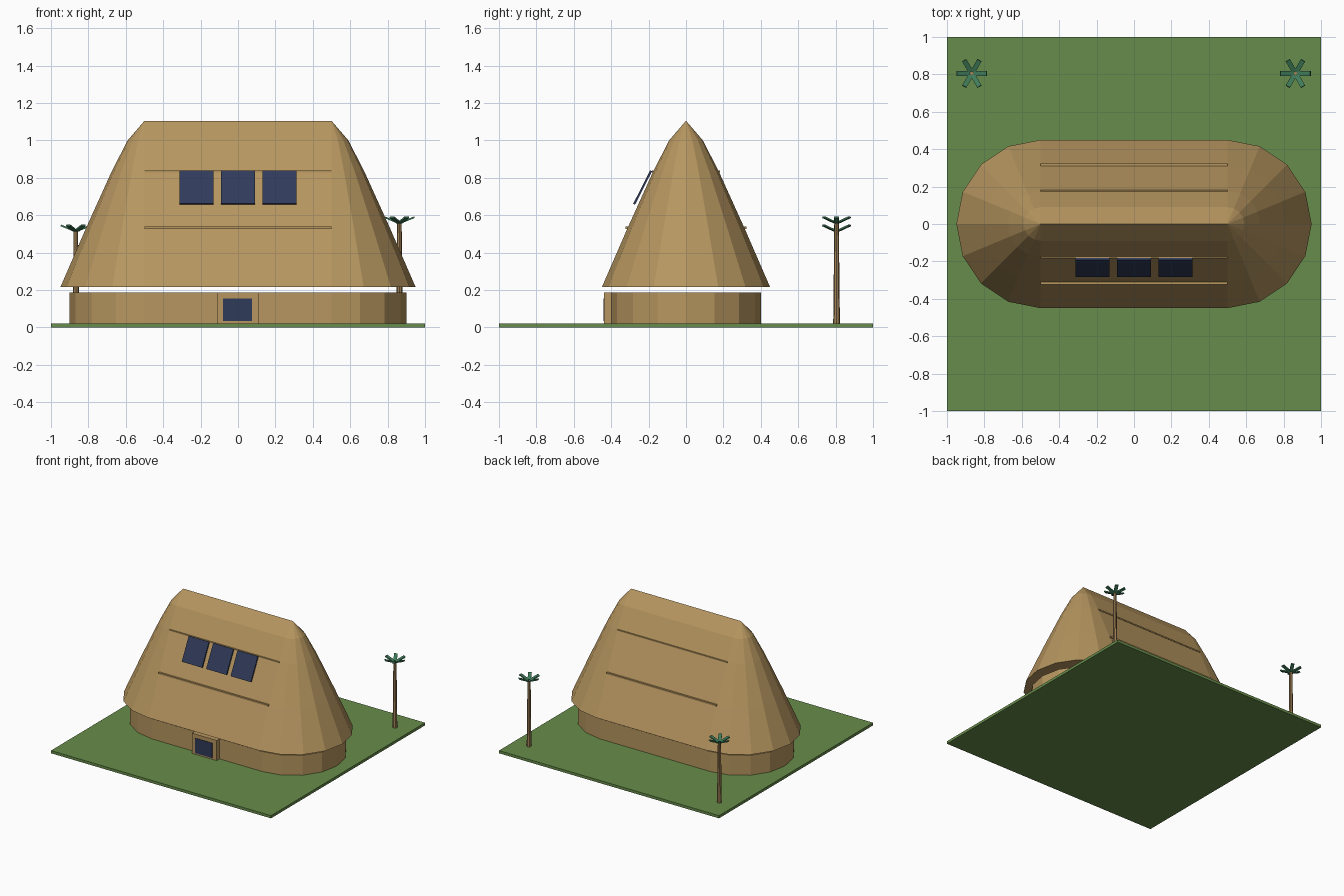
import bpy, bmesh, math
from mathutils import Matrix, Vector

if "Cube" in bpy.data.objects:
    bpy.data.objects.remove(bpy.data.objects["Cube"])


def material(name, rgb):
    m = bpy.data.materials.new(name)
    m.diffuse_color = (*rgb, 1)
    m.use_nodes = True
    m.node_tree.nodes["Principled BSDF"].inputs["Base Color"].default_value = m.diffuse_color
    return m


THATCH = material("thatch_tan", (0.47, 0.305, 0.115))
GRASS = material("grass_green", (0.136, 0.262, 0.07))
NAVY = material("panel_navy", (0.03, 0.043, 0.1))
LEAF = material("leaf_green", (0.05, 0.2, 0.1))
TRUNK = material("trunk_brown", (0.36, 0.225, 0.095))


def finish(name, bm, mat):
    bmesh.ops.recalc_face_normals(bm, faces=bm.faces)
    me = bpy.data.meshes.new(name)
    bm.to_mesh(me)
    bm.free()
    me.materials.append(mat)
    ob = bpy.data.objects.new(name, me)
    bpy.context.collection.objects.link(ob)
    return ob


def add_box(bm, size, matrix):
    bmesh.ops.create_cube(bm, size=1, matrix=matrix @ Matrix.Diagonal((*size, 1)))


def box(name, centre, size, mat, tilt=0):
    bm = bmesh.new()
    add_box(bm, size, Matrix.Translation(centre) @ Matrix.Rotation(tilt, 4, "X"))
    return finish(name, bm, mat)


def stadium_loft(name, profile, mat, half=0.5, steps=8):
    """Loft round-ended outlines through (radius, height) pairs."""
    bm = bmesh.new()
    rings = []
    for r, z in profile:
        ring = []
        for side in (1, -1):
            for i in range(steps + 1):
                a = math.pi * i / steps
                ring.append(bm.verts.new((side * (half + r * math.sin(a)),
                                          -side * r * math.cos(a), z)))
        rings.append(ring)
    n = len(rings[0])
    for lo, hi in zip(rings, rings[1:]):
        for i in range(n):
            j = (i + 1) % n
            bm.faces.new((lo[i], lo[j], hi[j], hi[i]))
    bm.faces.new(rings[0][::-1])
    if profile[-1][0] > 0:
        bm.faces.new(rings[-1])
    bmesh.ops.remove_doubles(bm, verts=bm.verts, dist=1e-5)
    return finish(name, bm, mat)


# Lawn and house body
box("lawn", (0, 0, 0.011), (2, 2, 0.022), GRASS)
stadium_loft("wall", [(0.4, 0.022), (0.4, 0.186)], THATCH)
stadium_loft("roof", [(0.45, 0.215), (0.313, 0.53), (0.175, 0.835),
                      (0.09, 1.0), (0, 1.105)], THATCH)

# Thin battens along both roof slopes
for side, label in ((-1, "front"), (1, "back")):
    box(f"lower_batten_{label}", (0, side * 0.313, 0.533), (1, 0.022, 0.012), THATCH)
    box(f"upper_batten_{label}", (0, side * 0.173, 0.833), (1, 0.018, 0.01), THATCH)

# Entrance with dark door pane
box("door_frame", (0, -0.415, 0.105), (0.226, 0.045, 0.166), THATCH)
box("door_pane", (-0.003, -0.4385, 0.095), (0.154, 0.007, 0.122), NAVY)

# Roof panels
for i in (-1, 0, 1):
    box(f"roof_panel_{i + 2}", (i * 0.222, -0.232, 0.748), (0.184, 0.2, 0.011),
        NAVY, math.radians(63))

# Palm trees
for label, x, top in (("left", -0.867, 0.513), ("right", 0.863, 0.557)):
    bm = bmesh.new()
    bmesh.ops.create_cone(bm, cap_ends=True, segments=8, radius1=0.018, radius2=0.012,
                          depth=top - 0.02,
                          matrix=Matrix.Translation((x, 0.805, (top + 0.02) / 2)))
    finish(f"palm_trunk_{label}", bm, TRUNK)
    bm = bmesh.new()
    for k in range(6):
        m = (Matrix.Translation((x, 0.805, top))
             @ Matrix.Rotation(k * math.pi / 3, 4, "Z")
             @ Matrix.Rotation(math.radians(-22), 4, "Y")
             @ Matrix.Translation((0.049, 0, 0)))
        add_box(bm, (0.076, 0.026, 0.009), m)
    finish(f"palm_leaves_{label}", bm, LEAF)
